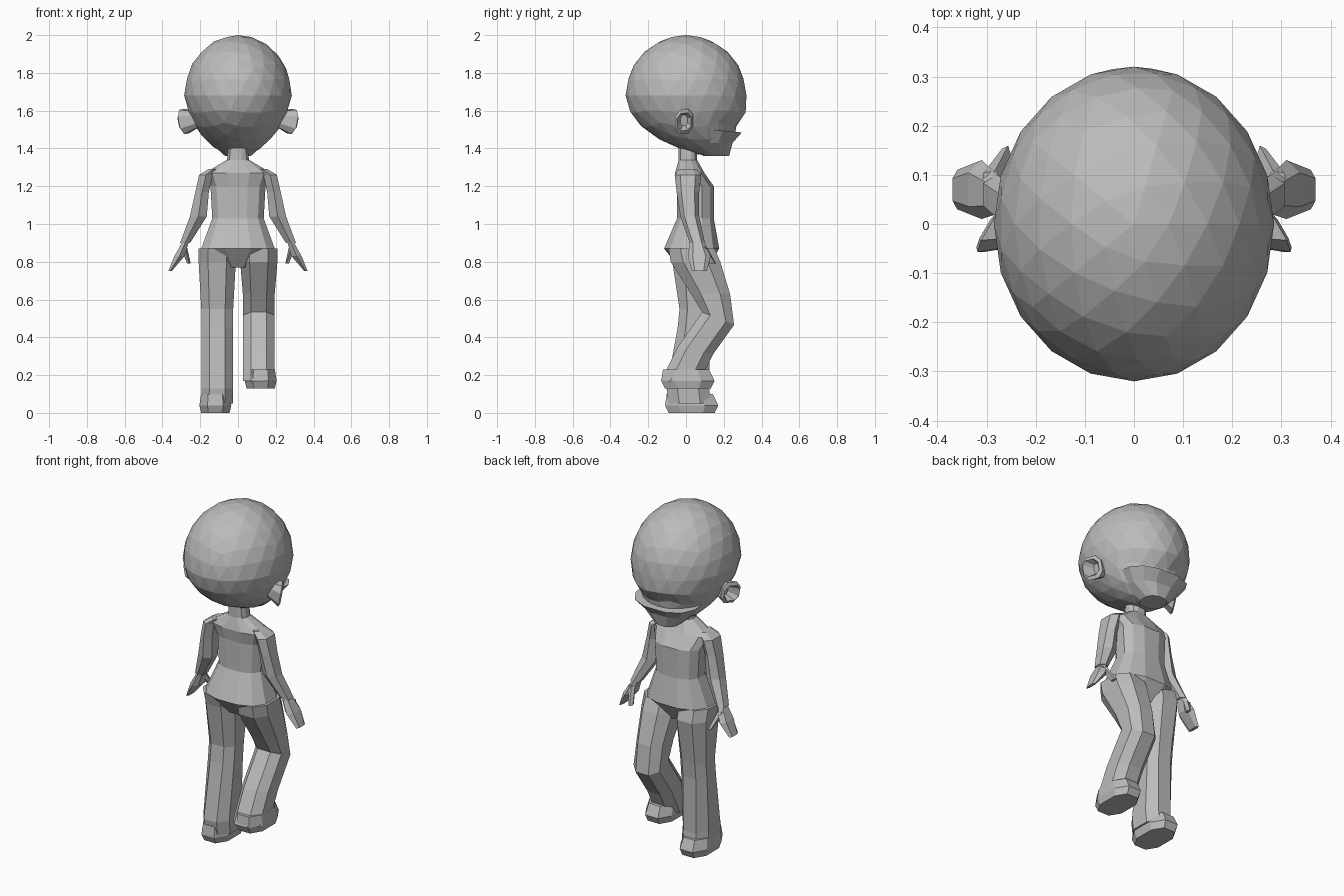
import bpy, bmesh, math

cube = bpy.data.objects.get("Cube")
if cube:
    bpy.data.objects.remove(cube)

clay = bpy.data.materials.new("plain_grey")
clay.use_nodes = True
GREY = (0.5, 0.5, 0.5, 1)
clay.diffuse_color = GREY
clay.node_tree.nodes["Principled BSDF"].inputs["Base Color"].default_value = GREY


def finish(name, bm):
    """Turn a bmesh into a flat shaded object in the scene."""
    bmesh.ops.recalc_face_normals(bm, faces=bm.faces)
    mesh = bpy.data.meshes.new(name)
    bm.to_mesh(mesh)
    bm.free()
    mesh.materials.append(clay)
    obj = bpy.data.objects.new(name, mesh)
    bpy.context.scene.collection.objects.link(obj)
    return obj


def soften(value):
    """Push a circle coordinate outward for a slightly boxy section."""
    return math.copysign(abs(value) ** 0.8, value)


def loft(name, rings, sides=8, mirror=1):
    """Skin a closed tube over rings given as
    (x, y, z, half width, half depth, optional forward slope)."""
    bm = bmesh.new()
    loops = []
    for x, y, z, width, depth, *slope in rings:
        loop = []
        for i in range(sides):
            angle = math.tau * (i + 0.5) / sides
            side = width * soften(math.cos(angle))
            forward = depth * soften(math.sin(angle))
            rise = forward * sum(slope)
            loop.append(bm.verts.new((mirror * (x + side), y + forward, z + rise)))
        loops.append(loop)
    for low, high in zip(loops, loops[1:]):
        for i in range(sides):
            j = (i + 1) % sides
            bm.faces.new((low[i], low[j], high[j], high[i]))
    bm.faces.new(loops[0])
    bm.faces.new(loops[-1])
    return finish(name, bm)


def leg(name, mirror, path):
    """Trouser leg from (y, z, half depth, optional slope), wider at the thigh."""
    rings = []
    for y, z, depth, *slope in path:
        width = 0.105 if z > 0.7 else 0.09
        rings.append((0.11, y, z, width, depth, *slope))
    loft(name, rings, mirror=mirror)


def foot(name, mirror, y, z):
    """Flat shoe with a bevelled sole and a sloping top."""
    rings = []
    for back, height, width, depth in (
            (0, 0, 0.08, 0.13), (0, 0.04, 0.09, 0.15), (0.01, 0.1, 0.08, 0.13)):
        rings.append((0.12, y - back, z + height, width, depth))
    loft(name, rings, mirror=mirror)


# Head: a sphere narrowed below, with the chin forward and the face pressed in
bm = bmesh.new()
bmesh.ops.create_icosphere(bm, subdivisions=3, radius=1)
for vert in bm.verts:
    x, y, z = vert.co
    low = max(0, -z)
    x *= 0.285 * (1 - low * 0.15)
    y = 0.32 * y + 0.15 * low * low
    if y > 0 and low > 0.3:
        y *= 0.85
    vert.co = (x, y, 1.68 + 0.32 * z)
finish("head", bm)

# Jaw shelf standing out below the face
loft("jaw", [
    (0, 0.16, 1.36, 0.07, 0.07),
    (0, 0.13, 1.43, 0.15, 0.12),
    (0, 0.14, 1.5, 0.2, 0.16, -0.1)], sides=12)

# Neck, shoulders, waist and pelvis
loft("torso", [
    (0, 0.01, 1.42, 0.05, 0.05),
    (0, 0.01, 1.34, 0.06, 0.05),
    (0, 0.02, 1.27, 0.18, 0.08),
    (0, 0.05, 1.2, 0.15, 0.1),
    (0, 0.05, 1.03, 0.14, 0.1),
    (0, 0.03, 0.87, 0.2, 0.15),
    (0, 0.04, 0.77, 0.08, 0.08)], sides=12)

# Standing leg, and the bent leg with its lifted foot
leg("right_leg", -1, [
    (0.03, 0.87, 0.13), (0.05, 0.8, 0.13), (0.05, 0.55, 0.09),
    (0.04, 0.45, 0.09), (0.01, 0.13, 0.12), (0.02, 0.05, 0.12)])
foot("right_foot", -1, 0.03, 0)
leg("left_leg", 1, [
    (0.03, 0.87, 0.13), (0.05, 0.8, 0.14), (0.13, 0.63, 0.11),
    (0.17, 0.5, 0.09, -0.4), (0.05, 0.33, 0.1, -0.2), (-0.03, 0.17, 0.11)])
foot("left_foot", 1, 0.01, 0.13)

# Arms, hands, thumbs and ears, once per side
for side, m in (("left", 1), ("right", -1)):
    loft(side + "_arm", [
        (0.13, 0.01, 1.29, 0.03, 0.05),
        (0.17, 0.01, 1.26, 0.04, 0.07),
        (0.19, 0.01, 1.17, 0.04, 0.06),
        (0.21, 0.02, 1.04, 0.05, 0.05),
        (0.28, 0.06, 0.9, 0.03, 0.04)], sides=6, mirror=m)
    loft(side + "_hand", [
        (0.28, 0.06, 0.9, 0.02, 0.04),
        (0.31, 0.07, 0.83, 0.03, 0.06),
        (0.36, 0.07, 0.75, 0.01, 0.04)], sides=6, mirror=m)
    loft(side + "_thumb", [
        (0.29, 0.09, 0.88, 0.02, 0.02),
        (0.26, 0.14, 0.79, 0.01, 0.02)], sides=5, mirror=m)

    # Cup shaped ear, built upright and turned outward and slightly down
    ear = loft(side + "_ear", [
        (0, 0, 0.2, 0.04, 0.03),
        (0, 0, 0.29, 0.07, 0.05, -0.6),
        (0, 0, 0.3, 0.05, 0.04, -0.6),
        (0, 0, 0.26, 0.03, 0.02)])
    ear.location = (0, -0.01, 1.6)
    ear.rotation_euler.y = m * (math.pi / 2 + 0.2)
